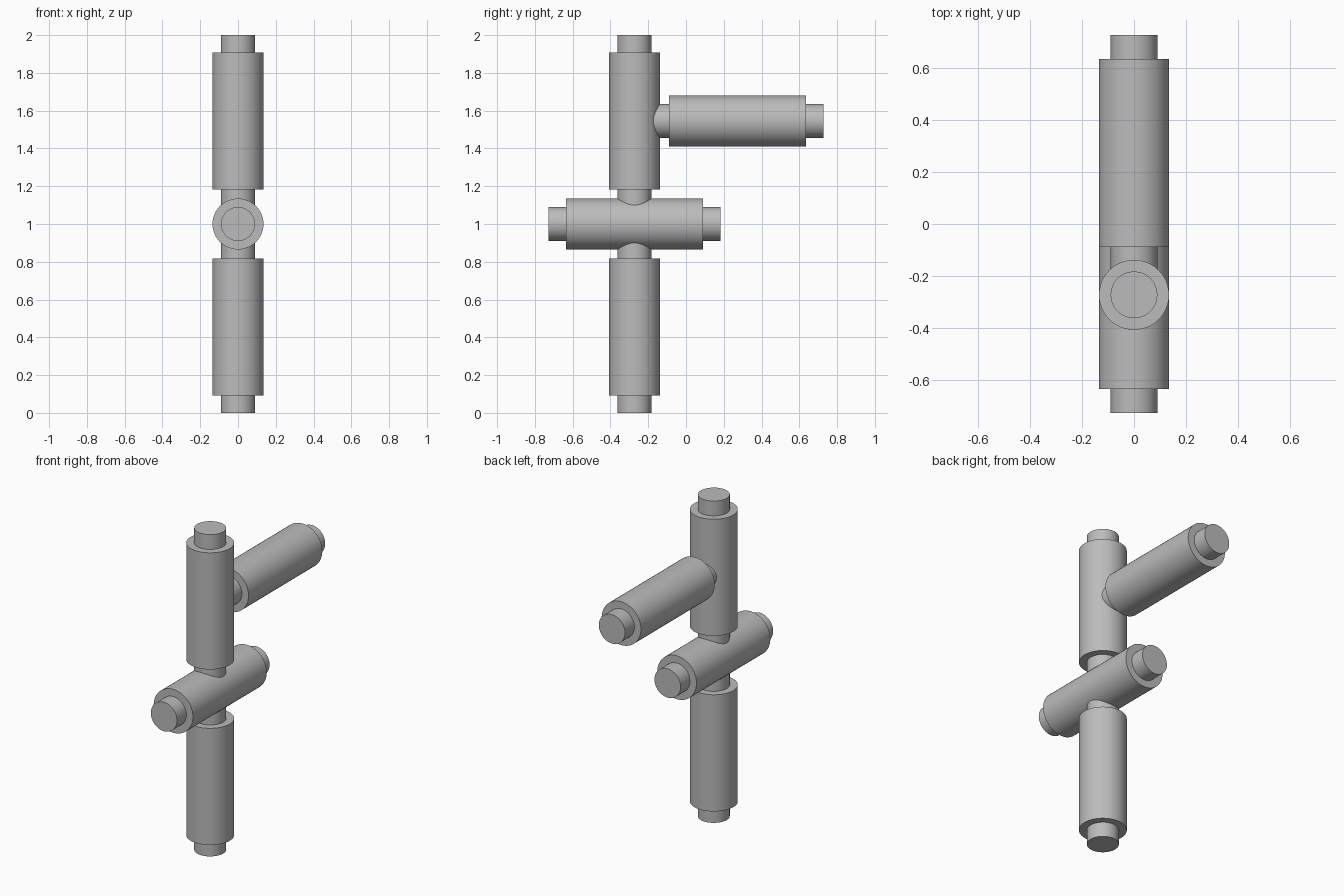
import bpy, bmesh, math
from mathutils import Vector, Matrix

if "Cube" in bpy.data.objects:
    bpy.data.objects.remove(bpy.data.objects["Cube"])

grey = bpy.data.materials.new("plain grey")
grey.diffuse_color = (0.5, 0.5, 0.5, 1)
grey.use_nodes = True
grey.node_tree.nodes["Principled BSDF"].inputs["Base Color"].default_value = grey.diffuse_color

LENGTH, STEP = 0.909, 0.092      # full rod length, exposed end length
R_SLEEVE, R_CORE = 0.135, 0.09


def rod(name, centre, along_y=False):
    """Stepped rod: thick sleeve with a thinner core showing at both ends."""
    h, s = LENGTH / 2, LENGTH / 2 - STEP
    profile = [(0, -h), (R_CORE, -h), (R_CORE, -s), (R_SLEEVE, -s),
               (R_SLEEVE, s), (R_CORE, s), (R_CORE, h), (0, h)]
    bm = bmesh.new()
    verts = [bm.verts.new((r, 0, z)) for r, z in profile]
    edges = [bm.edges.new(p) for p in zip(verts, verts[1:])]
    bmesh.ops.spin(bm, geom=verts + edges, cent=(0, 0, 0), axis=(0, 0, 1),
                   angle=math.tau, steps=48, use_duplicate=False)
    bmesh.ops.remove_doubles(bm, verts=bm.verts, dist=1e-4)
    bmesh.ops.recalc_face_normals(bm, faces=bm.faces)
    if along_y:
        bm.transform(Matrix.Rotation(math.pi / 2, 4, 'X'))
    mesh = bpy.data.meshes.new(name)
    bm.to_mesh(mesh)
    bm.free()
    mesh.materials.append(grey)
    obj = bpy.data.objects.new(name, mesh)
    obj.location = Vector(centre)
    bpy.context.collection.objects.link(obj)
    bpy.ops.object.select_all(action='DESELECT')
    obj.select_set(True)
    bpy.context.view_layer.objects.active = obj
    bpy.ops.object.shade_smooth_by_angle(angle=math.radians(30))
    return obj


Y_POST = -0.273
# Upright post in two halves, joined through the crossbar
rod("lower_post", (0, Y_POST, LENGTH / 2))
rod("upper_post", (0, Y_POST, 2 - LENGTH / 2))
# Crossbar and the single rear arm
rod("crossbar", (0, Y_POST, 1.0), along_y=True)
rod("rear_arm", (0, 0.273, 1.545), along_y=True)
